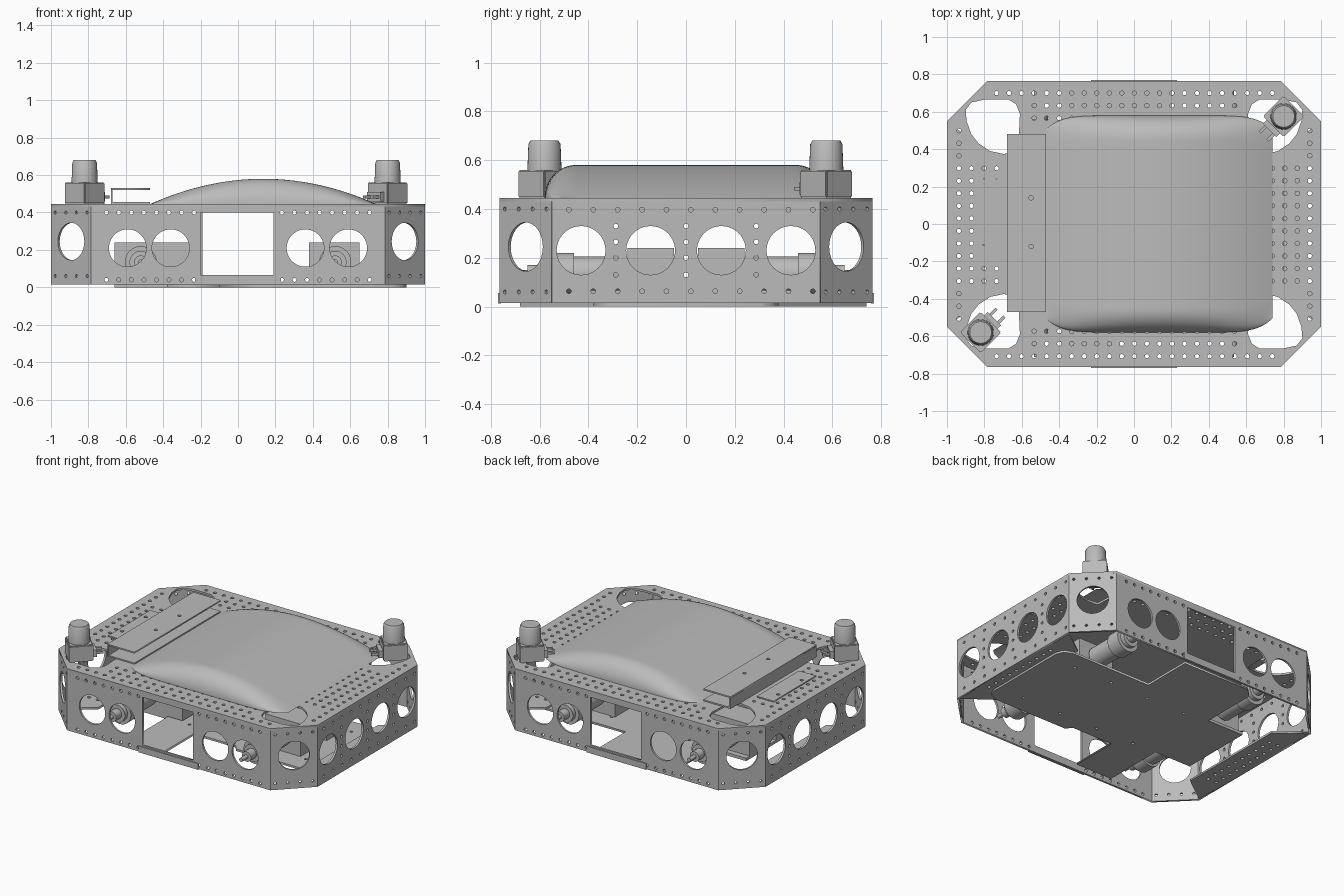
import bpy, bmesh, math
from mathutils import Matrix, Vector

cube = bpy.data.objects.get("Cube")
if cube:
    bpy.data.objects.remove(cube)

grey = bpy.data.materials.new("metal_grey")
grey.use_nodes = True
grey.diffuse_color = (0.5, 0.5, 0.5, 1)
grey.node_tree.nodes["Principled BSDF"].inputs["Base Color"].default_value = (0.5, 0.5, 0.5, 1)

T = 0.014       # sheet thickness
STEP = 0.067    # perforation spacing


def add(name, mesh, matrix=Matrix()):
    obj = bpy.data.objects.new(name, mesh)
    obj.matrix_world = matrix
    mesh.materials.clear()
    mesh.materials.append(grey)
    bpy.context.collection.objects.link(obj)
    return obj


def smooth(obj, angle=35):
    bpy.context.view_layer.update()
    bpy.ops.object.select_all(action='DESELECT')
    obj.select_set(True)
    bpy.context.view_layer.objects.active = obj
    bpy.ops.object.shade_smooth_by_angle(angle=math.radians(angle))


def circle(x, y, r, n=10):
    return [(x + r * math.cos(k * math.tau / n), y + r * math.sin(k * math.tau / n)) for k in range(n)]


def rect(x0, x1, y0, y1):
    return [(x0, y0), (x1, y0), (x1, y1), (x0, y1)]


def sheet(name, outline, holes, matrix, thick=T):
    """Flat plate with cut holes, filled from a 2D curve."""
    curve = bpy.data.curves.new(name, 'CURVE')
    curve.dimensions = '2D'
    curve.fill_mode = 'BOTH'
    curve.extrude = thick / 2
    for loop in [outline] + holes:
        s = curve.splines.new('POLY')
        s.points.add(len(loop) - 1)
        for p, (x, y) in zip(s.points, loop):
            p.co = (x, y, 0, 1)
        s.use_cyclic_u = True
    temp = bpy.data.objects.new(name + "_temp", curve)
    bpy.context.collection.objects.link(temp)
    dg = bpy.context.evaluated_depsgraph_get()
    mesh = bpy.data.meshes.new_from_object(temp.evaluated_get(dg))
    bpy.data.objects.remove(temp)
    mesh.name = name
    return add(name, mesh, matrix)


def upright(x, y, angle):
    """Stand a plate up with its face turned outward at the angle."""
    return (Matrix.Translation((x, y, 0)) @ Matrix.Rotation(math.radians(angle + 90), 4, 'Z')
            @ Matrix.Rotation(math.pi / 2, 4, 'X'))


def box(name, lo, hi, matrix=Matrix(), bevel=0):
    bm = bmesh.new()
    bmesh.ops.create_cube(bm, size=1)
    for v in bm.verts:
        v.co = Vector([lo[i] + (v.co[i] + 0.5) * (hi[i] - lo[i]) for i in range(3)])
    if bevel:
        bmesh.ops.bevel(bm, geom=bm.edges[:], offset=bevel, segments=2, affect='EDGES')
    mesh = bpy.data.meshes.new(name)
    bm.to_mesh(mesh)
    return add(name, mesh, matrix)


def turned(name, profile, matrix, n=32):
    """Closed turned part from (radius, height) pairs."""
    bm = bmesh.new()
    rings = [[bm.verts.new((x, y, h)) for x, y in circle(0, 0, r, n)] for r, h in profile]
    for a, b in zip(rings, rings[1:]):
        for k in range(n):
            bm.faces.new((a[k], a[(k + 1) % n], b[(k + 1) % n], b[k]))
    bm.faces.new(rings[0][::-1])
    bm.faces.new(rings[-1])
    mesh = bpy.data.meshes.new(name)
    bm.to_mesh(mesh)
    smooth(add(name, mesh, matrix))


# Top plate with wheel openings and perforated border
corner = [(.9, .61), (.895, .55), (.87, .48), (.83, .43), (.77, .39), (.7, .375), (.62, .38),
          (.61, .59), (.63, .64), (.67, .665), (.8, .665), (.87, .65)]
octagon = [(1, -.55), (1, .55), (.785, .765), (-.785, .765), (-1, .55), (-1, -.55), (-.785, -.765), (.785, -.765)]
openings = [[(sx * x, sy * y) for x, y in corner] for sx in (1, -1) for sy in (1, -1)]
grid = [(.94 - STEP * i, .7 - STEP * j) for i in range(29) for j in range(22)]


def on_border(x, y):
    ax, ay = abs(x), abs(y)
    in_opening = .59 < ax < .92 and .35 < ay < .69
    return ax + ay < 1.46 and ay < .74 and not in_opening and (ax > .72 or ay > .56)


dots = [circle(x, y, .012, 8) for x, y in grid if on_border(x, y)]
sheet("top_plate", octagon, openings + dots, Matrix.Translation((0, 0, .445 - T / 2)))

# Front and back panels with window
Z0, Z1 = .015, .445 - T
for name, sy, angle in (("front_panel", -1, -90), ("back_panel", 1, 90)):
    holes = [rect(-.2, .19, .065, .4)]
    holes += [circle(x, .21, .1, 40) for x in (-.59, -.36, .36, .59)]
    holes += [circle(s * (.235 + STEP * k), z, .011, 8) for s in (1, -1) for k in range(8) for z in (.04, .4)]
    sheet(name, rect(-.785, .785, Z0, Z1), holes, upright(0, sy * (.765 - T / 2), angle))
    box(name + "_lip", (-.23, sy * .765 - .006, .012), (.23, sy * .765 + .006, .055))

# Side panels and perforated bottom flanges
for name, sx, angle in (("right_panel", 1, 0), ("left_panel", -1, 180)):
    holes = [circle(y, .23, .1, 40) for y in (-.43, -.145, .145, .43)]
    holes += [circle(.1 * k - .5 + .02, z, .01, 8) for k in range(11) for z in (.063, .397)]
    holes += [circle(y, z, .01, 8) for y in (-.2875, 0, .2875) for z in (.13, .2, .265, .33)]
    sheet(name, rect(-.55, .55, Z0, Z1), holes, upright(sx * (1 - T / 2), 0, angle))
    flange = [(sx * .99, -.54), (sx * .99, .54), (sx * .8, .4), (sx * .8, -.4)]
    holes = [circle(x, y, .012, 8) for x, y in grid if x * sx > .82 and abs(y) < .36]
    sheet(name + "_flange", flange, holes, Matrix.Translation((0, 0, .022)))

# Angled corner panels
for sx in (1, -1):
    for sy in (1, -1):
        holes = [circle(0, .245, .1, 40)]
        holes += [circle(x, z, .009, 8) for x in (-.12, -.04, .04, .12) for z in (.06, .4)]
        angle = math.degrees(math.atan2(sy, sx))
        sheet("corner_panel", rect(-.15, .15, Z0, Z1), holes,
              upright(sx * .8875, sy * .6525, angle))

# Domed cover
bm = bmesh.new()
bmesh.ops.create_grid(bm, x_segments=48, y_segments=64, size=1)
for v in bm.verts:
    s = math.sin(v.co.x * math.pi / 2)
    t = math.sin(v.co.y * math.pi / 2)
    half = .58 * (1 - .13 * abs(s) ** 8)
    edge = math.sqrt(max(0, 1 - (max(0, abs(t) - .78) / .22) ** 2))
    v.co = (.135 + .605 * s, half * t, .445 + .135 * (1 - s * s) * edge)
mesh = bpy.data.meshes.new("domed_cover")
bm.to_mesh(mesh)
smooth(add("domed_cover", mesh), 50)

# Folded bracket and flat plate on the left of the top
pins = [circle(-.55, y, .012, 10) for y in (-.12, .14)]
sheet("bracket_top", rect(-.68, -.47, -.47, .48), pins, Matrix.Translation((0, 0, .526)), .01)
box("bracket_wall", (-.68, -.47, .446), (-.67, .48, .531))
box("bracket_foot", (-.68, -.47, .446), (-.47, .48, .455))
sheet("small_plate", rect(-.845, -.715, -.225, .24), [circle(-.81, y, .012) for y in (-.12, .14)],
      Matrix.Translation((0, 0, .449)), .008)

# Corner sensors with connector pins
for x, y, s in ((.8, .575, 1), (-.82, -.58, -1)):
    place = Matrix.Translation((x, y, 0)) @ Matrix.Rotation(math.radians(45 if s > 0 else 225), 4, 'Z')
    box("sensor_base", (-.078, -.078, .445), (.078, .078, .56), place, .006)
    turned("sensor_head", [(.07, .56), (.066, .665), (.058, .68)], place)
    box("sensor_plug", (-.105, -.05, .46), (-.078, .05, .51), place)
    for py in (-.03, .03):
        box("sensor_pin", (-.15, py - .008, .475), (-.1, py + .008, .491), place)

# Bottom plate with front and rear tongues
base = [(-.38, -.68), (-.1, -.68), (-.1, -.34), (.22, -.34), (.25, -.38), (.82, -.38), (.88, -.355), (.9, -.3),
        (.9, .3), (.88, .355), (.82, .38), (.2, .38), (.2, .74), (-.32, .74), (-.38, .68)]
bolts = [circle(x, y, .01, 8) for x in (-.2, .1, .4, .7) for y in (-.25, .25)]
sheet("bottom_plate", base, bolts, Matrix.Translation((0, 0, .007)))

# Battery tray and control boxes
box("battery_tray", (-.66, -.24, .0), (-.38, .28, .02))
for s in (1, -1):
    y0, y1 = sorted((s * .05, s * .24))
    box("left_box", (-.66, y0, .02), (-.26, y1, .24))
    box("right_box", (.38, y0, .014), (.65, y1, .24))

# Four drive motors with hubs and shafts
for x in (-.52, .52):
    for s in (1, -1):
        place = Matrix.Translation((x, s * .26, .135)) @ Matrix.Rotation(-s * math.pi / 2, 4, 'X')
        turned("motor", [(.07, 0), (.07, .2), (.085, .2), (.085, .3), (.06, .3), (.06, .33),
                         (.035, .33), (.035, .39), (.014, .39), (.014, .45)], place)
